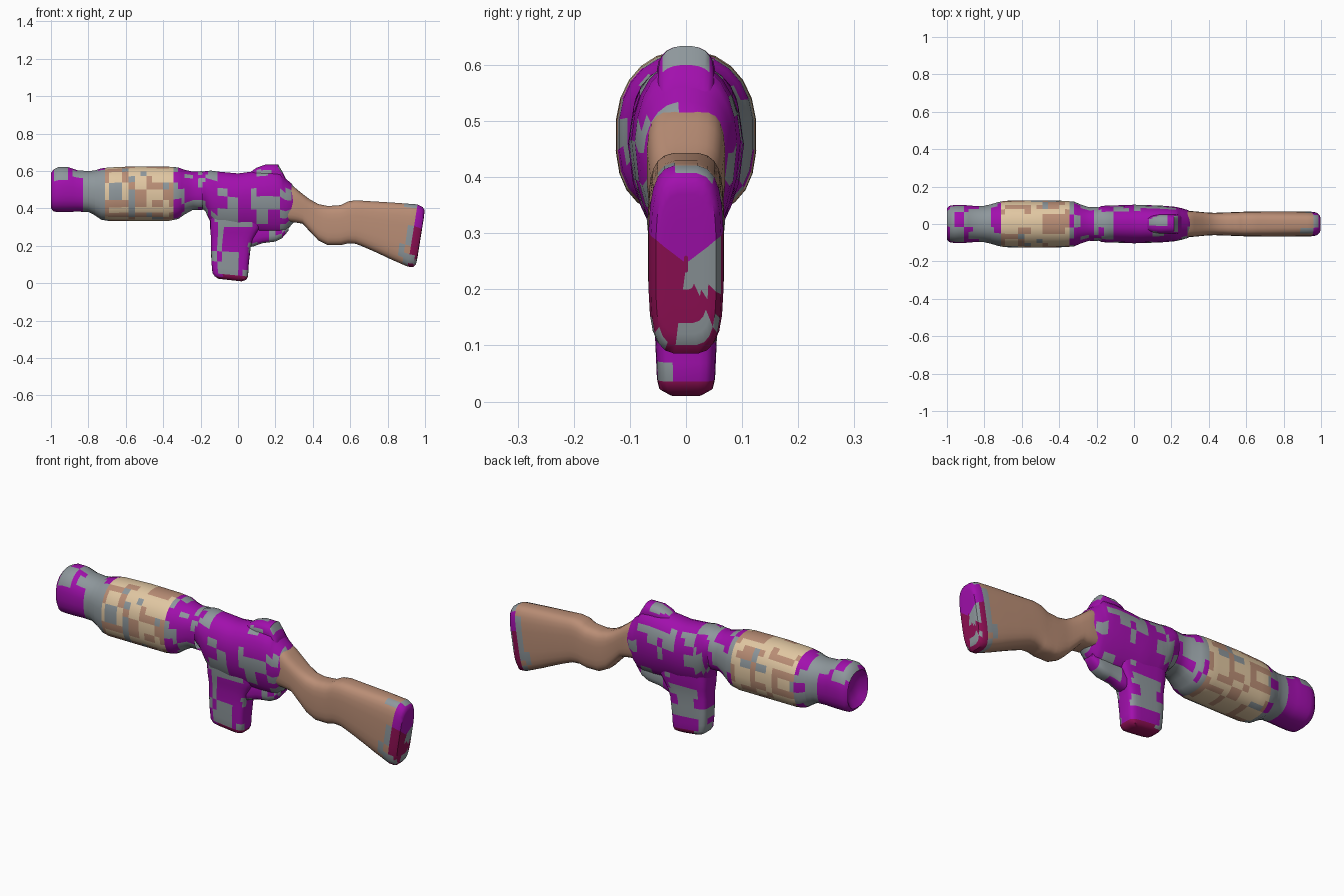
import bpy, bmesh, math, random

# Shared paint colours
PALETTE = {
    "purple": (0.36, 0.005, 0.42, 1), "grey": (0.27, 0.31, 0.33, 1),
    "tan": (0.49, 0.27, 0.18, 1), "beige": (0.75, 0.57, 0.36, 1),
    "crimson": (0.28, 0.005, 0.09, 1),
}
NAMES = list(PALETTE)
MATS = []
for n in NAMES:
    m = bpy.data.materials.new(n + "_paint")
    m.diffuse_color = PALETTE[n]
    MATS.append(m)


def noise(p, size, seed):
    """Repeatable random value for the camouflage cell holding p."""
    i, j, k = (math.floor(v / size) for v in (p.x, p.z, p.y / 1.2))
    return random.Random(i * 7349 + j * 911 + k * 37 + seed * 100003).random()


def spow(v, e):
    return math.copysign(abs(v) ** e, v)


def ring(lo, hi, hw, n_up, n_lo, taper, sides):
    """Superellipse section, lower half optionally narrowed."""
    pts = []
    for i in range(sides):
        a = 2 * math.pi * (i + 0.5) / sides
        s, c = math.sin(a), math.cos(a)
        e = 2 / (n_up if s > 0 else n_lo)
        h = spow(s, e)
        w = hw * spow(c, e) * (1 - (taper * min(1, -h) if h < 0 else 0))
        pts.append((w, (lo + hi) / 2 + (hi - lo) / 2 * h))
    return pts


def loft(name, stations, paint, n_up=2.3, n_lo=2.3, taper=0, sides=24,
         axis="x", bend=None, cap=(False, False)):
    """Skin sections (position, low, high, half width) along an axis."""
    rows = [stations[0]]
    for a, b in zip(stations, stations[1:]):
        steps = max(1, math.ceil(max(abs(q - p) for p, q in zip(a, b)) / 0.035))
        rows += [tuple(p + (q - p) * k / steps for p, q in zip(a, b))
                 for k in range(1, steps + 1)]
    bm = bmesh.new()
    rings = []
    for t, lo, hi, hw in rows:
        vs = []
        for w, h in ring(lo, hi, hw, n_up, n_lo, taper, sides):
            co = (t, w, h) if axis == "x" else (h, w, t)
            vs.append(bm.verts.new(bend(*co) if bend else co))
        rings.append(vs)
    for a, b in zip(rings, rings[1:]):
        for i in range(sides):
            j = (i + 1) % sides
            bm.faces.new((a[i], a[j], b[j], b[i]))
    for flag, r in zip(cap, (rings[0], rings[-1])):
        if flag:
            bm.faces.new(r)
    bmesh.ops.recalc_face_normals(bm, faces=bm.faces)
    for f in bm.faces:
        f.material_index = NAMES.index(paint(f.calc_center_median()))
        f.smooth = True
    me = bpy.data.meshes.new(name)
    bm.to_mesh(me)
    bm.free()
    for m in MATS:
        me.materials.append(m)
    ob = bpy.data.objects.new(name, me)
    bpy.context.collection.objects.link(ob)
    bpy.context.view_layer.objects.active = ob
    ob.select_set(True)
    bpy.ops.object.shade_smooth_by_angle(angle=math.radians(45))
    ob.select_set(False)
    return ob


# Paint rules
def body_paint(p):
    if p.z < 0.04:
        return "crimson"
    return "grey" if noise(p, 0.055, 3) < 0.3 else "purple"


def muzzle_paint(p):
    if p.x > -0.83:
        return "grey"
    return "grey" if p.z > 0.56 and noise(p, 0.06, 5) < 0.5 else "purple"


def handguard_paint(p):
    if p.x < -0.7 or p.x > -0.34:
        return "grey" if noise(p, 0.055, 8) < 0.55 else "purple"
    r = noise(p, 0.045, 11)
    return "beige" if r < 0.52 else "tan" if r < 0.9 else "grey"


def stock_paint(p):
    r = noise(p, 0.05, 2)
    if p.x > 0.985 - 0.16 * (0.4 - p.z) - 0.025:
        return "grey" if r < 0.2 else "purple" if p.z > 0.25 else "crimson"
    limit = 0.90 if p.z > 0.25 else 0.87
    return "grey" if p.x > limit and r < 0.65 else "tan"


# Muzzle with a shallow recessed bore
loft("muzzle", [
    (-0.96, 0.47, 0.53, 0.03), (-0.975, 0.43, 0.57, 0.06),
    (-1.0, 0.40, 0.59, 0.085), (-0.985, 0.382, 0.61, 0.098),
    (-0.96, 0.38, 0.622, 0.102), (-0.91, 0.38, 0.622, 0.102),
    (-0.86, 0.382, 0.605, 0.098), (-0.80, 0.38, 0.60, 0.098),
    (-0.765, 0.362, 0.604, 0.106)],
    muzzle_paint, 2.2, 2.7, cap=(True, False))

# Handguard and the neck behind it
loft("handguard", [
    (-0.765, 0.362, 0.604, 0.106), (-0.73, 0.338, 0.615, 0.117),
    (-0.69, 0.332, 0.62, 0.125), (-0.55, 0.332, 0.626, 0.126),
    (-0.37, 0.332, 0.624, 0.125), (-0.32, 0.342, 0.62, 0.12),
    (-0.285, 0.367, 0.607, 0.105), (-0.24, 0.392, 0.597, 0.09),
    (-0.19, 0.39, 0.60, 0.092)],
    handguard_paint, 2.2, 2.7)

# Receiver, narrowing downwards to the magazine well
loft("receiver", [
    (-0.21, 0.41, 0.59, 0.08), (-0.175, 0.385, 0.60, 0.096),
    (-0.145, 0.32, 0.603, 0.10), (-0.11, 0.28, 0.598, 0.10),
    (0.0, 0.27, 0.588, 0.104), (0.07, 0.27, 0.597, 0.102),
    (0.16, 0.265, 0.605, 0.098), (0.225, 0.265, 0.60, 0.092),
    (0.255, 0.275, 0.56, 0.085), (0.285, 0.31, 0.535, 0.076),
    (0.31, 0.335, 0.50, 0.062)],
    body_paint, 2.4, 2.8, 0.35, cap=(True, True))

# Raised rear sight block
loft("rear_sight", [
    (0.06, 0.55, 0.59, 0.03), (0.10, 0.54, 0.618, 0.045),
    (0.145, 0.53, 0.634, 0.052), (0.215, 0.53, 0.634, 0.05),
    (0.235, 0.52, 0.60, 0.05), (0.255, 0.50, 0.56, 0.045)],
    body_paint, 2.5, 2.5, cap=(True, True))

# Magazine with a slightly sloping foot
loft("magazine", [
    (0.0, -0.105, 0.02, 0.03), (0.012, -0.125, 0.045, 0.048),
    (0.03, -0.137, 0.054, 0.052), (0.10, -0.143, 0.058, 0.055),
    (0.19, -0.145, 0.068, 0.057), (0.24, -0.145, 0.085, 0.06),
    (0.30, -0.15, 0.12, 0.068), (0.38, -0.15, 0.12, 0.075)],
    body_paint, 5, 5, axis="z", cap=(True, False),
    bend=lambda x, y, z: (x, y, z + max(0, 0.012 - 0.11 * x) * max(0, 1 - z / 0.3)))

# Trigger guard under the receiver
loft("trigger_guard", [
    (0.03, 0.19, 0.31, 0.045), (0.08, 0.195, 0.31, 0.043),
    (0.13, 0.213, 0.32, 0.04), (0.20, 0.222, 0.32, 0.04),
    (0.235, 0.24, 0.32, 0.038), (0.27, 0.28, 0.34, 0.03)],
    body_paint, 3, 3, sides=16, cap=(True, True))


# Shoulder stock, its butt leaning with the slanted end
def lean(x, y, z):
    t = min(1, max(0, (x - 0.65) / 0.3))
    return (x + 0.16 * (z - 0.39) * t, y, z)


loft("stock", [
    (0.25, 0.33, 0.54, 0.07), (0.30, 0.325, 0.515, 0.07),
    (0.345, 0.318, 0.478, 0.066), (0.385, 0.275, 0.448, 0.062),
    (0.43, 0.228, 0.423, 0.06), (0.48, 0.203, 0.413, 0.062),
    (0.55, 0.203, 0.418, 0.064), (0.59, 0.213, 0.438, 0.066),
    (0.63, 0.21, 0.444, 0.067), (0.72, 0.176, 0.438, 0.068),
    (0.85, 0.125, 0.43, 0.068), (0.955, 0.088, 0.422, 0.067),
    (0.985, 0.085, 0.408, 0.063), (0.998, 0.10, 0.39, 0.054),
    (1.0, 0.14, 0.35, 0.04), (1.0, 0.23, 0.26, 0.004)],
    stock_paint, 3.4, 3.8, cap=(True, True), bend=lean)
